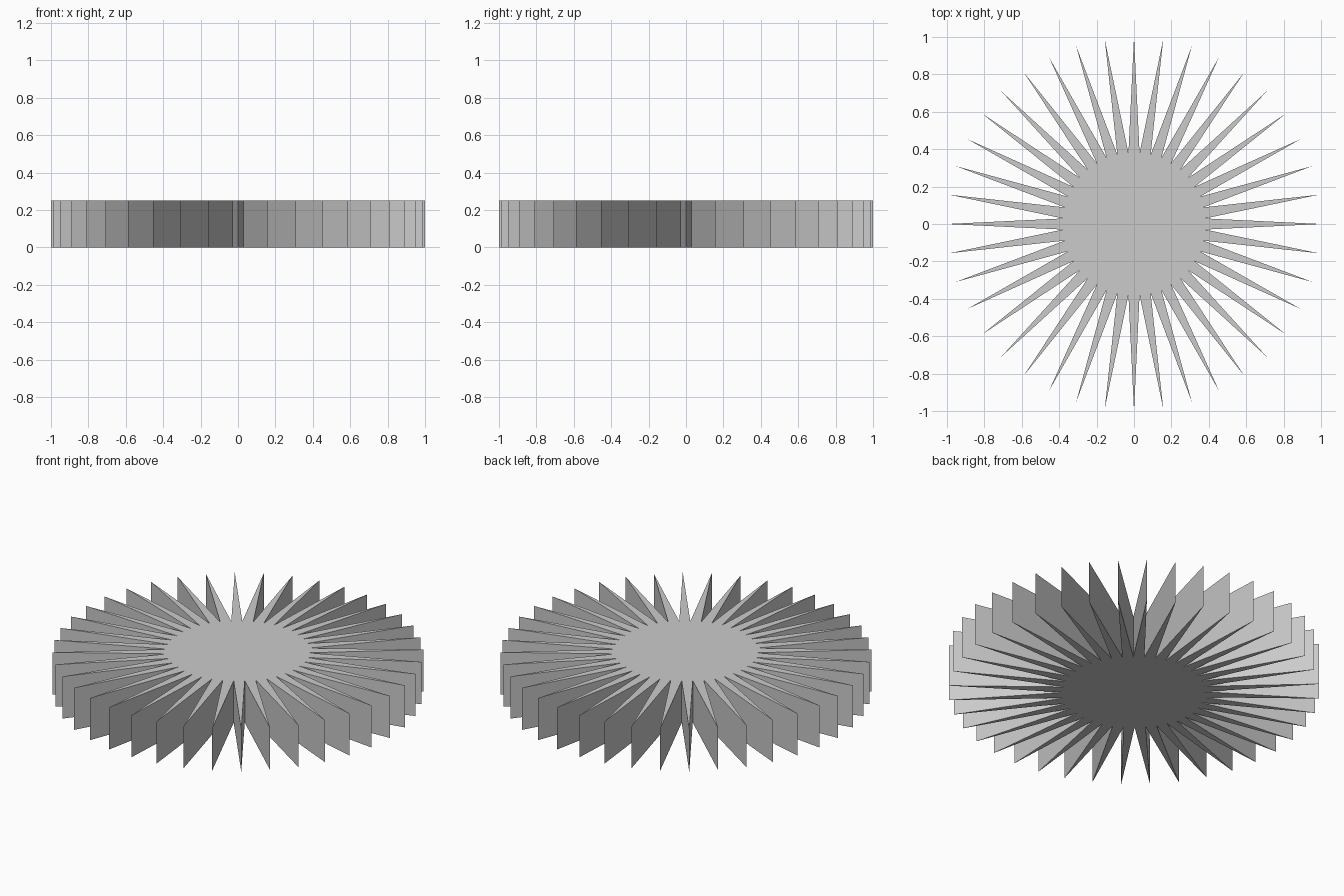
import bpy, bmesh, math

cube = bpy.data.objects.get("Cube")
if cube:
    bpy.data.objects.remove(cube, do_unlink=True)

SPIKES = 40
TIP_RADIUS = 1.0
VALLEY_RADIUS = 0.38
HEIGHT = 0.25

# Single plain grey
grey = bpy.data.materials.new("light_grey")
grey.use_nodes = True
colour = (0.6, 0.6, 0.6, 1)
grey.diffuse_color = colour
grey.node_tree.nodes["Principled BSDF"].inputs["Base Color"].default_value = colour

# Star outline: tips and valleys alternate around the circle
bm = bmesh.new()
outline = []
for i in range(SPIKES * 2):
    angle = math.pi * i / SPIKES
    radius = VALLEY_RADIUS if i % 2 else TIP_RADIUS
    outline.append(bm.verts.new((radius * math.cos(angle), radius * math.sin(angle), 0)))
base = bm.faces.new(outline)

# Raise the outline into a flat-sided, closed slab
raised = bmesh.ops.extrude_face_region(bm, geom=[base], use_keep_orig=True)
top_verts = [v for v in raised["geom"] if isinstance(v, bmesh.types.BMVert)]
bmesh.ops.translate(bm, verts=top_verts, vec=(0, 0, HEIGHT))
bmesh.ops.recalc_face_normals(bm, faces=bm.faces)

mesh = bpy.data.meshes.new("spiked_disc")
bm.to_mesh(mesh)
bm.free()
mesh.materials.append(grey)
disc = bpy.data.objects.new("spiked_disc", mesh)
bpy.context.collection.objects.link(disc)
